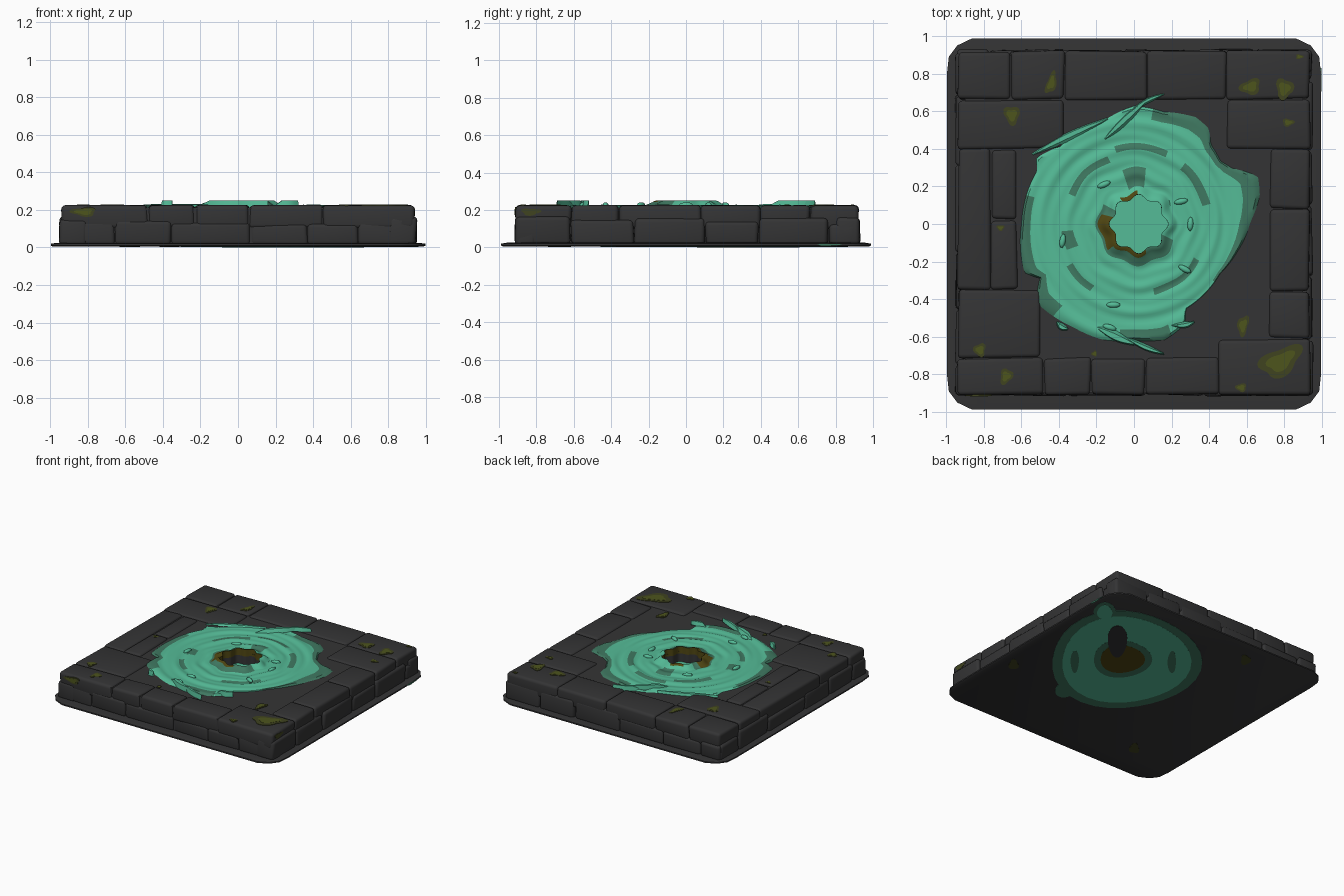
import bpy, bmesh, math, random
from math import sin, cos, tau, radians, degrees, atan2
from mathutils import Vector, Matrix

random.seed(4)
cube = bpy.data.objects.get("Cube")
if cube:
    bpy.data.objects.remove(cube)


def material(name, r, g, b):
    m = bpy.data.materials.new(name)
    m.use_nodes = True
    m.diffuse_color = (r, g, b, 1)
    bsdf = m.node_tree.nodes["Principled BSDF"]
    bsdf.inputs["Base Color"].default_value = (r, g, b, 1)
    bsdf.inputs["Roughness"].default_value = 0.9
    return m


STONE = material("dark_stone", .034, .034, .035)
TEAL = material("glowing_teal", .09, .5, .31)
DEEP = material("deep_teal", .05, .19, .12)
MOSS = material("olive_moss", .075, .09, .012)
DARK_MOSS = material("dark_moss", .05, .056, .014)
BROWN = material("brown_olive", .08, .062, .006)


def finish(bm, name, *mats, angle=40):
    me = bpy.data.meshes.new(name)
    bm.to_mesh(me)
    bm.free()
    for m in mats:
        me.materials.append(m)
    me.shade_smooth()
    me.set_sharp_from_angle(angle=radians(angle))
    ob = bpy.data.objects.new(name, me)
    bpy.context.collection.objects.link(ob)


def loop(bm, pts, z):
    vs = [bm.verts.new((x, y, z)) for x, y in pts]
    return vs, [bm.edges.new((vs[i - 1], vs[i])) for i in range(len(vs))]


def stone(name, x0, x1, y0, y1, z0, z1, turn=0):
    """Worn block with soft edges and slightly irregular corners."""
    bm = bmesh.new()
    size = (x1 - x0 - .003, y1 - y0 - .003, z1 - z0)
    mid = Vector(((x0 + x1) / 2, (y0 + y1) / 2, (z0 + z1) / 2))
    bmesh.ops.create_cube(bm, size=1, matrix=Matrix.Translation(mid) @ Matrix.Diagonal((*size, 1)))
    for v in bm.verts:
        v.co += Vector([random.uniform(-1, 1) * s for s in (.007, .007, .002)])
    bmesh.ops.bevel(bm, geom=bm.edges[:], offset=.022, segments=3, profile=.5, affect='EDGES')
    bmesh.ops.rotate(bm, verts=bm.verts, matrix=Matrix.Rotation(turn, 3, 'Z'))
    finish(bm, name, STONE, angle=60)


def star(radius, n):
    """Eight-pointed wavy outline of the central well."""
    return [(.025 + (radius + .012 * cos(8 * a)) * cos(a), (radius + .012 * cos(8 * a)) * sin(a))
            for a in (tau * i / n for i in range(n))]


# Core: top sheet with the well opening, walls hanging from its rim
S = .9
square = [(-S, -S), (S, -S), (S, S), (-S, S)]
bm = bmesh.new()
rim, rim_edges = loop(bm, square, .212)
well_edges = loop(bm, star(.145, 64), .212)[1]
bmesh.ops.triangle_fill(bm, edges=rim_edges + well_edges, use_beauty=True)
foot = loop(bm, square, .01)[0]
for i in range(4):
    bm.faces.new((rim[i - 1], foot[i - 1], foot[i], rim[i]))
bmesh.ops.recalc_face_normals(bm, faces=bm.faces)
finish(bm, "core", STONE)

# Thin foot flange with clipped corners, closing the underside
corner = [(.995, .8), (.985, .89), (.94, .95), (.86, .988)]
outline = []
for sx, sy in ((1, 1), (-1, 1), (-1, -1), (1, -1)):
    pts = [(sx * x, sy * y) for x, y in corner]
    outline += pts if sx * sy > 0 else pts[::-1]
bm = bmesh.new()
levels = [loop(bm, [(x * k, y * k) for x, y in outline], z)[0]
          for k, z in ((.99, .004), (1, .01), (1, .02), (.97, .025))]
for low, high in zip(levels, levels[1:]):
    for i in range(len(outline)):
        bm.faces.new((low[i - 1], low[i], high[i], high[i - 1]))
bm.faces.new(levels[0][::-1])
bm.faces.new(levels[-1])
finish(bm, "foot_flange", STONE)

# Lower course of side stones, one run per side
for side, depth in enumerate((.912, .95, .928, .95)):
    half = .945 if side % 2 == 0 else .912
    inner_cuts = [c + random.uniform(-.07, .07) for c in (-.62, -.3, .08, .42, .7)]
    cuts = [-half, *inner_cuts, half]
    for i, (a, b) in enumerate(zip(cuts, cuts[1:])):
        stone(f"lower_stone_{side}_{i}", a, b, -depth, -.8, .012,
              .145 + random.uniform(-.02, .02), side * tau / 4)


# Upper course and paving
def row(name, cuts, y0, y1):
    for i, (a, b) in enumerate(zip(cuts, cuts[1:])):
        stone(f"{name}_{i}", a, b, y0, y1, .1, .225)


def column(name, cuts, x0, x1):
    for i, (a, b) in enumerate(zip(cuts, cuts[1:])):
        stone(f"{name}_{i}", x0, x1, a, b, .1, .225)


E = .937
row("back_stone", [-E, -.66, -.37, .07, .49, E], .66, .922)
row("front_stone", [-E, -.48, -.23, .06, .45], -.912, -.71)
row("front_corner_stone", [.45, E], -.912, -.61)
row("back_corner_slab", [-E, -.37], .4, .66)
row("back_left_slab", [.49, E], .4, .66)
row("front_corner_slab", [-E, -.5], -.71, -.35)
column("right_stone", [-.35, .4], -E, -.76)
column("right_inner_slab", [-.35, .02, .4], -.76, -.62)
column("left_stone", [-.61, -.36, .08, .4], .72, E)

# Swirling pool: circular rings, then a ragged skirt, with a raised central lip
ragged = [(0, .62), (13, .69), (21, .71), (30, .6), (36, .57), (46, .59), (52, .65), (60, .66),
          (75, .62), (90, .63), (105, .58), (120, .56), (135, .58), (146, .63), (151, .59),
          (180, .6), (204, .64), (210, .58), (219, .67), (240, .64), (255, .64), (270, .62),
          (285, .64), (297, .6), (301, .53), (330, .53), (345, .57), (360, .62)]
# Deep teal zones as (radius from, radius to, angle from, angle to)
deep_zones = [(.14, .22, 150, 335), (.2, .3, 80, 105), (.36, .4, 112, 155), (.4, .44, 65, 105),
              (.38, .42, 15, 50), (.34, .4, 185, 200), (.4, .44, 212, 236), (.36, .4, 285, 330)]
deep_skirts = [(0, 80), (165, 228), (262, 288), (325, 360)]
# Brown zones round the lip, in the same form
brown_zones = [(.14, .205, 165, 222), (.14, .175, 222, 285), (.14, .18, 92, 125)]


def edge_radius(deg):
    for (a, ra), (b, rb) in zip(ragged, ragged[1:]):
        if a <= deg <= b:
            return ra + (rb - ra) * (deg - a) / (b - a)


def pool_height(r, a):
    lip = min(1, max(0, (.2 - r) / .045))
    ridge = .0035 * sin(r * 48 + a) + .0025 * sin(r * 90 - 2 * a)
    return .222 + ridge * (1 - lip) + .028 * lip


def pool_colour(r, deg, skirt):
    if any(p < r < q and a < deg < b for p, q, a, b in brown_zones):
        return 3
    if any(p < r < q and a < deg < b for p, q, a, b in deep_zones):
        return 1
    if skirt > .5 and any(a < deg < b for a, b in deep_skirts):
        return 1
    return 0


N, R, K, MAIN = 192, 30, 8, .5
start = star(.145, N)
bm = bmesh.new()
rings, radii = [], []
for j in range(R + K + 1):
    t, skirt = min(1, j / R), max(0, (j - R) / K)
    r = .145 + (MAIN - .145) * t
    ring = []
    for i, (sx, sy) in enumerate(start):
        a = tau * i / N
        rr = MAIN + (edge_radius(degrees(a)) - MAIN) * skirt
        blend = r / .145 * (1 - t)
        x, y = sx * (1 - t) + rr * cos(a) * t, sy * (1 - t) + rr * sin(a) * t
        z = .21 if skirt == 1 else pool_height(r if skirt == 0 else rr, a)
        ring.append(bm.verts.new((x, y, z)))
    rings.append(ring)
    radii.append((r, skirt))
for j, (r, skirt) in enumerate(radii[1:]):
    for i in range(N):
        f = bm.faces.new((rings[j][i - 1], rings[j + 1][i - 1], rings[j + 1][i], rings[j][i]))
        f.material_index = pool_colour(r, (i - .5) % N * 360 / N, skirt)
# Well wall and floor
upper = rings[0]
for z, mat in ((.195, 3), (.13, 2)):
    lower = loop(bm, star(.145, N), z)[0]
    for i in range(N):
        bm.faces.new((lower[i - 1], upper[i - 1], upper[i], lower[i])).material_index = mat
    upper = lower
bm.faces.new(upper)
finish(bm, "swirling_pool", TEAL, DEEP, STONE, BROWN)


def plate(name, mat, x, y, z, rx, ry, turn=0, thick=.006, wobble=.2, tilt=None):
    """Thin irregular oval patch, laid flat or tilted onto a side."""
    bm = bmesh.new()
    bmesh.ops.create_cone(bm, cap_ends=True, segments=32, radius1=1, radius2=1, depth=1)
    for v in bm.verts:
        k = 1 + wobble * sin(3 * atan2(v.co.y, v.co.x) + x * 9)
        v.co = Vector((v.co.x * rx * k, v.co.y * ry * k, v.co.z * thick))
    rot = Matrix.Rotation(tau / 4, 4, tilt) if tilt else Matrix.Rotation(turn, 4, 'Z')
    bmesh.ops.transform(bm, verts=bm.verts, matrix=Matrix.Translation((x, y, z)) @ rot)
    finish(bm, name, mat)


def under_plate(name, mat, u, r, ru, rr, z, wobble=.04):
    """Patch on the underside, placed along and across a slanted axis."""
    a = radians(50.5)
    plate(name, mat, u * cos(a) - r * sin(a), u * sin(a) + r * cos(a), z, ru, rr, a, .002, wobble)


# Stain on the underside, layered downwards
under_plate("underside_stain_edge", DEEP, .38, -.07, .7, .54, .0035)
under_plate("underside_stain", TEAL, .38, -.07, .62, .465, .0028)
under_plate("underside_tail", DEEP, -.06, -.5, .1, .07, .0035)
under_plate("underside_tab_edge", DEEP, 1.09, -.22, .12, .08, .0035)
under_plate("underside_tab", TEAL, 1.07, -.22, .1, .055, .0028)
under_plate("underside_well_edge", DEEP, .4, -.09, .27, .21, .0022)
under_plate("underside_well", BROWN, .4, -.09, .2, .16, .0016)
under_plate("underside_notch", STONE, .66, -.125, .23, .07, .001)
for i, r in enumerate((-.43, .27)):
    under_plate(f"underside_arc_{i}", DEEP, .36, r, .16, .03, .0022)
for i, (u, r) in enumerate([(.31, -.87), (-.89, .01), (.39, .8)]):
    under_plate(f"underside_moss_{i}", DARK_MOSS, u, r, .07, .035, .0035, .15)
plate("flange_stain", DEEP, .995, .76, .014, .006, .06, thick=.006, tilt='Y')

# Moss patches with brighter hearts, on the paving and sides
for i, (x, y, rx, ry, turn) in enumerate([
        (.62, .73, .055, .04, .3), (.8, .72, .045, .055, 0), (.82, .54, .03, .02, 0),
        (-.44, .75, .025, .06, -.3), (-.65, .58, .04, .05, .2), (.58, -.54, .028, .055, -.2),
        (.78, -.73, .12, .07, .5), (.57, -.87, .028, .022, 0), (-.82, -.67, .032, .035, 0),
        (-.68, -.81, .032, .042, -.4), (-.71, -.02, .02, .015, 0), (-.21, -.69, .015, .015, 0),
        (.88, .89, .02, .012, 0)]):
    z = .2145 if abs(x) < .6 and abs(y) < .7 else .2245
    plate(f"moss_patch_{i}", DARK_MOSS, x, y, z, rx, ry, turn)
    plate(f"moss_heart_{i}", MOSS, x, y, z + .0015, rx * .65, ry * .6, turn)
plate("front_moss", DARK_MOSS, -.82, -.911, .19, .065, .024, thick=.009, tilt='X')
plate("front_moss_heart", MOSS, -.82, -.912, .19, .045, .015, thick=.009, tilt='X')
plate("left_moss", DARK_MOSS, .936, -.83, .19, .018, .05, thick=.009, tilt='Y')


def shard(name, x0, y0, x1, y1, width, lift=.025):
    """Curved splash blade that rises off the pool to a flat crest."""
    a, b = Vector((x0, y0, 0)), Vector((x1, y1, 0))
    out = (a + b).normalized()
    bm = bmesh.new()
    prev = None
    for i in range(9):
        t = i / 8
        p = a.lerp(b, t) + out * .02 * sin(tau * t / 2)
        w = width * (sin(tau * t / 2) * .9 + .1)
        crest = Vector((0, 0, .225 + lift * min(1, 4 * t)))
        cut = [bm.verts.new(p - out * w + Vector((0, 0, .22))),
               bm.verts.new(p - out * w * .6 + crest),
               bm.verts.new(p + crest),
               bm.verts.new(p + out * .006 + Vector((0, 0, .212)))]
        if prev:
            for k in range(4):
                bm.faces.new((prev[k - 1], cut[k - 1], cut[k], prev[k]))
        prev = cut
    bmesh.ops.recalc_face_normals(bm, faces=bm.faces)
    finish(bm, name, TEAL, angle=20)


# Splash blades around the edge
for i, args in enumerate([(-.16, .45, .06, .65, .05), (-.02, .6, .16, .69, .025),
                          (-.54, .37, -.14, .56, .04, .006), (-.2, -.55, .0, -.64, .05),
                          (-.05, -.6, .16, -.69, .03), (.2, -.54, .32, -.52, .03),
                          (-.41, -.52, -.35, -.56, .03)]):
    shard(f"splash_blade_{i}", *args)

# Droplets floating on the pool
for i, (x, y, turn) in enumerate([(-.16, .21, .4), (.25, .12, .2), (.3, 0, 1.5), (.27, -.24, -.5),
                                  (-.38, -.09, 1.4), (-.11, -.43, 0), (-.13, -.55, -.3)]):
    bm = bmesh.new()
    bmesh.ops.create_icosphere(bm, subdivisions=2, radius=1)
    bmesh.ops.transform(bm, verts=bm.verts, matrix=Matrix.Translation((x, y, .226))
                        @ Matrix.Rotation(turn, 4, 'Z') @ Matrix.Diagonal((.038, .016, .015, 1)))
    finish(bm, f"droplet_{i}", TEAL)
